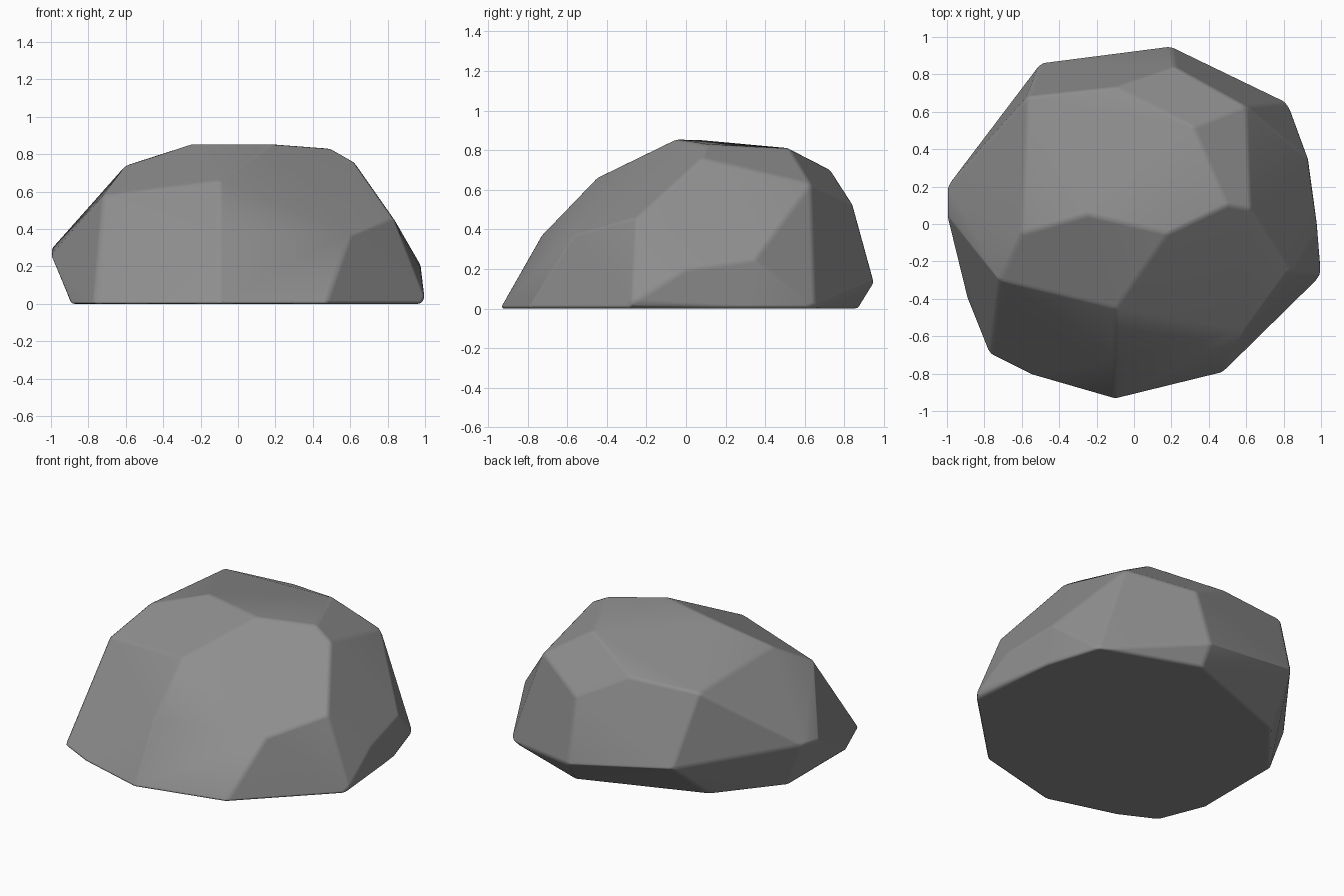
import bpy
import bmesh
import math

cube = bpy.data.objects.get("Cube")
if cube:
    bpy.data.objects.remove(cube, do_unlink=True)

# Stone colour
stone = bpy.data.materials.new("stone grey")
stone.use_nodes = True
grey = (0.27, 0.27, 0.27, 1)
stone.diffuse_color = grey
shader = stone.node_tree.nodes["Principled BSDF"]
shader.inputs["Base Color"].default_value = grey
shader.inputs["Roughness"].default_value = 0.9

# Corners of the flat underside
base = [(-.89, .2), (-.89, -.4), (-.77, -.7), (-.55, -.81), (-.1, -.94),
        (.47, -.8), (.98, -.3), (.93, .3), (.82, .65), (.2, .87), (-.58, .58)]
# Widest corners of the sides
sides = [(-1, .2, .29), (-1, .05, .26), (-.5, .86, .25), (.2, .95, .13),
         (1, -.27, .03), (.98, 0, .2), (.93, .35, .25)]
# Shoulder corners
shoulder = [(-.72, -.3, .58), (-.1, -.73, .37), (.6, -.57, .37), (.83, -.25, .46),
            (.6, .63, .63), (.22, .84, .53), (-.1, .73, .7), (-.57, .68, .7)]
# Crown corners
crown = [(-.6, -.05, .74), (-.25, .05, .855), (.18, -.05, .855), (.5, .1, .83),
         (.62, .08, .76), (.32, .52, .81), (-.1, -.45, .66)]

# Boulder: wrap the corners, then merge nearly flat facets
bm = bmesh.new()
for x, y in base:
    bm.verts.new((x, y, 0))
for point in sides + shoulder + crown:
    bm.verts.new(point)
hull = bmesh.ops.convex_hull(bm, input=bm.verts[:])
loose = [v for v in bm.verts if not v.link_faces]
bmesh.ops.delete(bm, geom=loose, context='VERTS')
bmesh.ops.dissolve_limit(bm, angle_limit=math.radians(5),
                         verts=bm.verts[:], edges=bm.edges[:])
bmesh.ops.recalc_face_normals(bm, faces=bm.faces[:])

mesh = bpy.data.meshes.new("boulder")
bm.to_mesh(mesh)
bm.free()
boulder = bpy.data.objects.new("boulder", mesh)
bpy.context.collection.objects.link(boulder)
mesh.materials.append(stone)

# Worn edges with soft shading
bevel = boulder.modifiers.new("worn_edges", 'BEVEL')
bevel.width = 0.018
bevel.segments = 2
bevel.limit_method = 'ANGLE'
bevel.angle_limit = math.radians(18)
mesh.shade_smooth()
normals = boulder.modifiers.new("soft_shading", 'WEIGHTED_NORMAL')
normals.weight = 70
